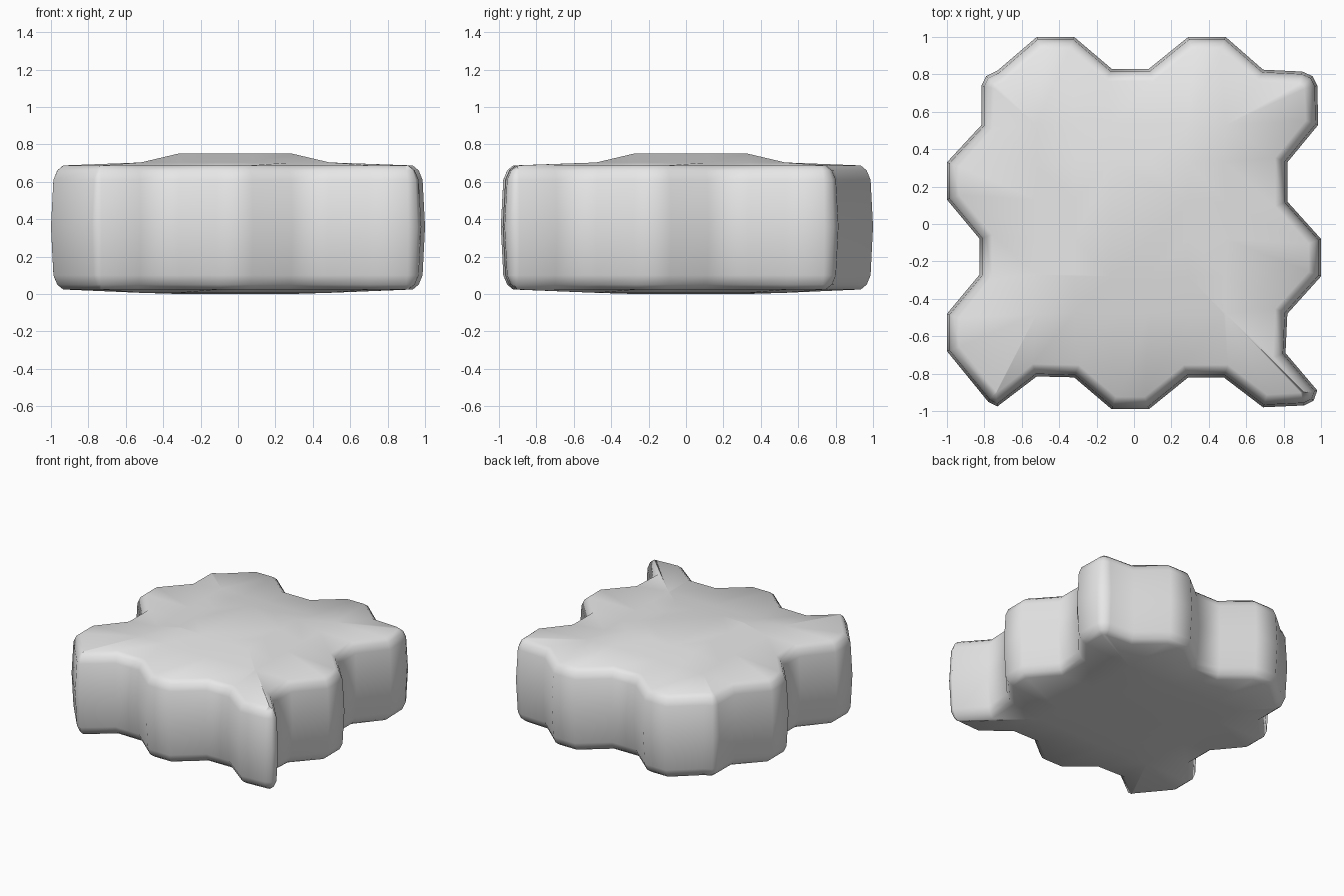
import bpy, bmesh
from mathutils import Vector

cube = bpy.data.objects.get("Cube")
if cube:
    bpy.data.objects.remove(cube, do_unlink=True)

# Scalloped outline, counter-clockwise from the front left corner
outline = [Vector(p) for p in (
    (-.78, -.95), (-.73, -.975), (-.52, -.815), (-.32, -.82), (-.12, -.99),
    (.08, -.99), (.29, -.82), (.48, -.82), (.69, -.98), (.91, -.97),
    (.96, -.945), (.98, -.89), (.81, -.69), (.82, -.48), (1, -.28),
    (1, -.08), (.82, .12), (.82, .33), (.985, .53), (.98, .74),
    (.955, .79), (.9, .815), (.69, .825), (.49, 1), (.29, 1),
    (.08, .83), (-.12, .83), (-.32, 1), (-.52, 1), (-.73, .82),
    (-.79, .79), (-.815, .74), (-.815, .53), (-1, .33), (-1, .13),
    (-.825, -.08), (-.825, -.27), (-1, -.48), (-1, -.68))]
count = len(outline)


def inset(d):
    """Outline moved inward along its vertex normals."""
    ring = []
    for i, p in enumerate(outline):
        a = (p - outline[i - 1]).normalized()
        b = (outline[(i + 1) % count] - p).normalized()
        t = (a + b).normalized()
        ring.append(p + Vector((-t.y, t.x)) * d)
    return ring


def clamped(half):
    """Outline pressed onto a square, for the raised middle."""
    cx, cy = -.015, .025
    return [Vector((min(max(p.x, cx - half), cx + half),
                    min(max(p.y, cy - half), cy + half))) for p in outline]


# Rings from the bottom centre, up the rounded wall, to the top centre
levels = [(clamped(.305), 0), (clamped(.505), .006),
          (inset(.07), .024), (inset(.036), .05), (inset(.014), .1),
          (inset(0), .36),
          (inset(.014), .61), (inset(.036), .66), (inset(.07), .687),
          (clamped(.505), .703), (clamped(.305), .75)]

bm = bmesh.new()
rings = [[bm.verts.new((p.x, p.y, z)) for p in ring] for ring, z in levels]
for low, high in zip(rings, rings[1:]):
    for i in range(count):
        j = (i + 1) % count
        bm.faces.new((low[i], low[j], high[j], high[i]))
bmesh.ops.remove_doubles(bm, verts=bm.verts[:], dist=.0005)

# Close the flat middle of both sides
edges = [e for e in bm.edges if e.is_boundary]
bmesh.ops.holes_fill(bm, edges=edges, sides=0)
bmesh.ops.recalc_face_normals(bm, faces=bm.faces[:])
for face in bm.faces:
    face.smooth = True

mesh = bpy.data.meshes.new("scalloped_slab")
bm.to_mesh(mesh)
bm.free()

grey = bpy.data.materials.new("light_grey")
grey.use_nodes = True
grey.diffuse_color = (.8, .8, .8, 1)
grey.node_tree.nodes["Principled BSDF"].inputs["Base Color"].default_value = (.8, .8, .8, 1)
mesh.materials.append(grey)

slab = bpy.data.objects.new("scalloped_slab", mesh)
bpy.context.collection.objects.link(slab)
